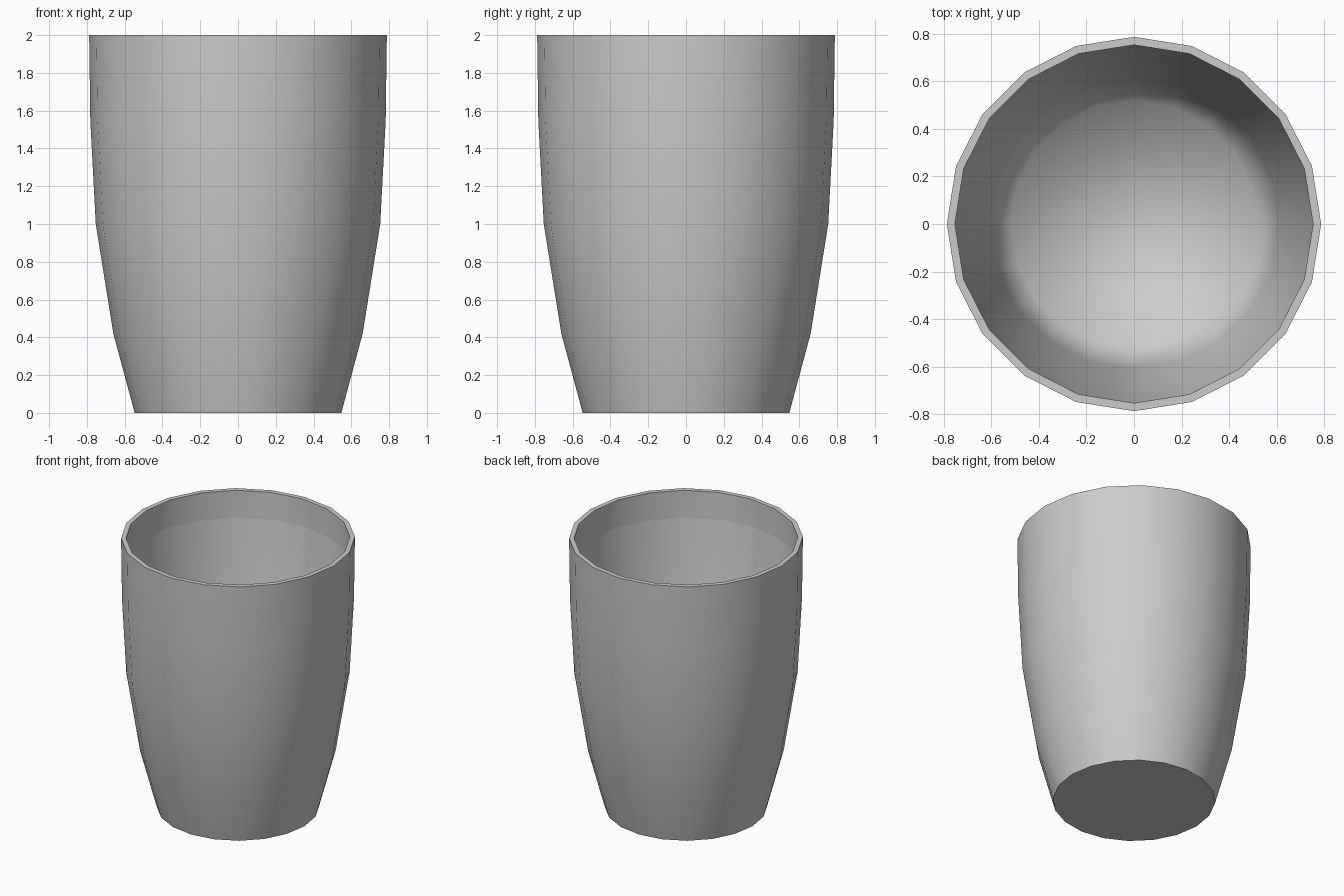
import bpy, bmesh
from math import sin, cos, pi

if "Cube" in bpy.data.objects:
    bpy.data.objects.remove(bpy.data.objects["Cube"])

SIDES = 20


def lathe(name, profile, sharp_rings, cap_start):
    """Spin a (radius, z) profile; the last ring is capped as a floor."""
    bm = bmesh.new()
    rings = [[bm.verts.new((r * cos(2 * pi * i / SIDES), r * sin(2 * pi * i / SIDES), z))
              for i in range(SIDES)] for r, z in profile]
    for a, b in zip(rings, rings[1:]):
        for i in range(SIDES):
            j = (i + 1) % SIDES
            bm.faces.new((a[i], a[j], b[j], b[i]))
    if cap_start:
        bm.faces.new(rings[0][::-1])
    bm.faces.new(rings[-1])
    for f in bm.faces:
        f.smooth = True
    for k in sharp_rings:
        for i in range(SIDES):
            bm.edges.get((rings[k][i], rings[k][(i + 1) % SIDES])).smooth = False
    mesh = bpy.data.meshes.new(name)
    bm.to_mesh(mesh)
    bm.free()
    bpy.context.collection.objects.link(bpy.data.objects.new(name, mesh))


# Cup: up the outside, over the rim, down the inside
lathe("cup", [(0.547, 0), (0.66, 0.42), (0.753, 1.0), (0.782, 1.55), (0.788, 2.0),
              (0.754, 2.0), (0.749, 1.55), (0.722, 1.0), (0.63, 0.42), (0.525, 0.035)],
      (0, 4, 5), True)

# Inner liner, starting just below the rim
lathe("liner", [(0.752, 1.8), (0.61, 0.42), (0.52, 0.1)], (), False)
